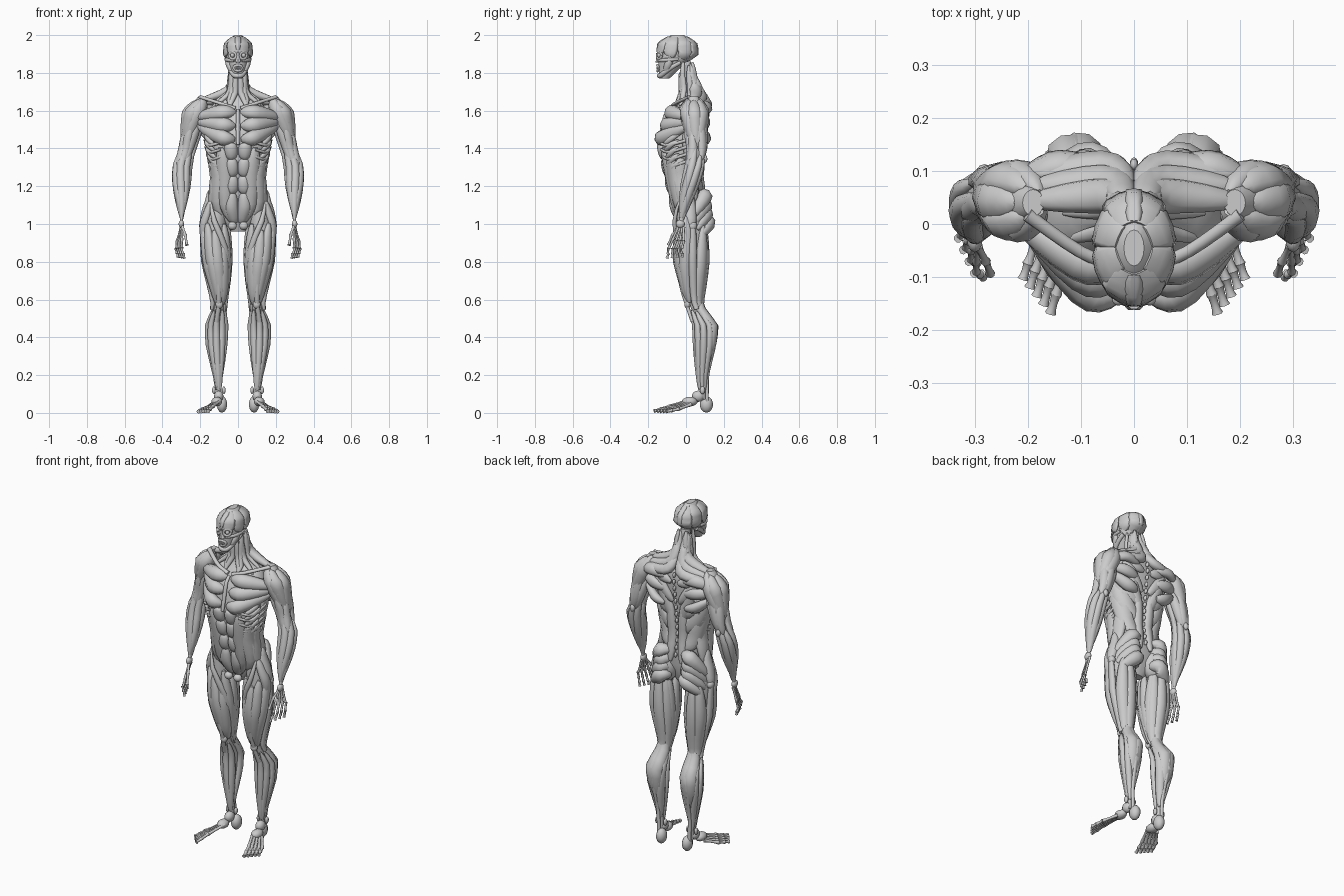
import bpy, bmesh, math
from mathutils import Vector

if "Cube" in bpy.data.objects:
    bpy.data.objects.remove(bpy.data.objects["Cube"])

# Body envelopes: rows of (z, [centre x], centre y, half width, half depth)
ENV = {
    'torso': [(.96, .02, .06, .05), (1.08, .02, .165, .1), (1.25, -.012, .145, .102), (1.42, -.024, .18, .13),
              (1.58, .004, .195, .122), (1.64, .03, .15, .092), (1.7, .022, .06, .058), (1.86, 0, .047, .05)],
    'leg': [(.07, .1, .088, .025, .03), (.2, .104, .086, .029, .034), (.37, .112, .1, .058, .061),
            (.46, .112, .102, .065, .068), (.57, .099, .046, .046, .05), (.64, .1, .038, .055, .064),
            (.8, .113, .028, .08, .092), (1, .12, .025, .086, .098), (1.13, .1, .02, .07, .09)],
    'arm': [(1, .3, -.028, .016, .026), (1.05, .298, -.02, .019, .025), (1.2, .3, .02, .046, .047),
            (1.3, .298, .045, .054, .052), (1.4, .268, .058, .048, .052), (1.6, .222, .043, .068, .075),
            (1.675, .19, .04, .04, .045)],
    'head': [(1.77, -.115, .032, .038), (1.84, -.08, .063, .077), (1.9, -.046, .08, .11),
             (1.96, -.045, .072, .1), (2, -.045, .03, .045)]}


def section(reg, z):
    rows = ENV[reg]
    z = max(rows[0][0], min(z, rows[-1][0]))
    for a, b in zip(rows, rows[1:]):
        if z <= b[0]:
            va, vb = (Vector((0, *r[1:])[-4:]) for r in (a, b))
            return va.lerp(vb, (z - a[0]) / (b[0] - a[0]))


def surf(reg, deg, z, inset=0):
    # Point on an envelope: 0 deg is front, 90 outer side, 180 back
    cx, cy, rx, ry = section(reg, z)
    k = .8 if reg == 'torso' else 1
    s, c = math.sin(math.radians(deg)), math.cos(math.radians(deg))
    rx, ry = max(rx / 2, rx - inset), max(ry / 2, ry - inset)
    return Vector((cx + rx * math.copysign(abs(s) ** k, s), cy - ry * math.copysign(abs(c) ** k, c), z))


def place(reg, q):
    if not isinstance(reg, str):                       # normals radiate from a point
        return q, (q - Vector(reg)).normalized()
    a, z = q
    da = surf(reg, a + 4, z) - surf(reg, a - 4, z)
    dz = surf(reg, a, z + .01) - surf(reg, a, z - .01)
    return surf(reg, a, z), da.cross(dz).normalized()


def spline(pts, s):
    u = s * (len(pts) - 1)
    i = min(int(u), len(pts) - 2)
    f = u - i
    a, b, c, d = (Vector(pts[max(0, min(k, len(pts) - 1))]) for k in range(i - 1, i + 3))
    return b + (c - a) * (f / 2) + (a * 2 - b * 5 + c * 4 - d) * (f * f / 2) + (b * 3 - a - c * 3 + d) * (f ** 3 / 2)


def finish(name, bm, mirror):
    bmesh.ops.recalc_face_normals(bm, faces=bm.faces)
    for f in bm.faces:
        f.smooth = len(f.verts) < 5
    me = bpy.data.meshes.new(name)
    bm.to_mesh(me)
    bm.free()
    ob = bpy.data.objects.new(name, me)
    bpy.context.collection.objects.link(ob)
    if mirror:
        ob.modifiers.new('Mirror', 'MIRROR').use_mirror_merge = False


def loft(name, rings, mirror=True):
    bm = bmesh.new()
    vs = [[bm.verts.new(p) for p in r] for r in rings]
    n = len(vs[0])
    for a, b in zip(vs, vs[1:]):
        for j in range(n):
            bm.faces.new((a[j], a[(j + 1) % n], b[(j + 1) % n], b[j]))
    bm.faces.new(vs[0])
    bm.faces.new(vs[-1])
    finish(name, bm, mirror)


def strip(reg, name, w, *pts, flat=.75, rings=10, end=.3, mirror=True):
    # Spindle of half width w lying just under the surface
    pn = [place(reg, spline(pts, i / (rings - 1))) for i in range(rings)]
    out, t = [], w * flat
    for i, (p, n) in enumerate(pn):
        tan = (pn[min(i + 1, rings - 1)][0] - pn[max(i - 1, 0)][0]).normalized()
        n = (n - tan * n.dot(tan)).normalized()
        b = tan.cross(n)
        k = end + (1 - end) * max(0, math.sin(math.pi * i / (rings - 1))) ** .8
        ring = [j * math.tau / 8 for j in range(8)]
        out.append([p - n * t * .8 + k * (b * w * math.cos(a) + n * t * math.sin(a)) for a in ring])
    loft(name, out, mirror)


def fan(reg, name, n, w, first, last, **k):
    # Neighbouring strips blended from the first path to the last
    for i in range(n):
        pts = [Vector(a).lerp(Vector(b), i / (n - 1)) for a, b in zip(first, last)]
        strip(reg, f'{name}_{i + 1}', w, *pts, **k)


def ring(name, w, a, z, da, dz, **k):
    arc = [i * math.pi / 4 for i in range(9)]
    strip('head', name, w, *[(a + da * math.cos(t), z + dz * math.sin(t)) for t in arc], rings=17, end=1, **k)


def blob(name, loc, rx, ry, rz, mirror=True):
    bm = bmesh.new()
    bmesh.ops.create_uvsphere(bm, u_segments=10, v_segments=7, radius=1)
    for v in bm.verts:
        v.co = Vector(loc) + Vector((v.co.x * rx, v.co.y * ry, v.co.z * rz))
    finish(name, bm, mirror)


def bones(name, r, *pts):
    for i, (a, b) in enumerate(zip(pts, pts[1:])):
        strip((0, 0, -5), f'{name}_{i + 1}', r, a, b, rings=5, end=1.45, flat=1)


# Inner mass of each region
for reg, inset in (('torso', .024), ('leg', .025), ('arm', .02), ('head', .011)):
    zs = [r[0] for r in ENV[reg]]
    loft(reg + '_core', [[surf(reg, j * 22.5, z, inset) for j in range(16)] for z in zs], reg in ('leg', 'arm'))

# Thigh
fan('leg', 'front_thigh', 4, .035, ((-35, .93), (-45, .57)), ((82, 1.04), (38, .58)))
fan('leg', 'inner_thigh', 3, .032, ((-45, 1), (-90, .6)), ((-125, .99), (-105, .56)))
fan('leg', 'hamstring', 3, .038, ((150, .99), (122, .53)), ((225, .99), (242, .53)))
strip('leg', 'thigh_crossing_strap', .018, (45, 1.12), (-50, .84), (-95, .54))
strip('leg', 'hip_strap', .03, (55, 1.13), (85, .88))
strip('leg', 'outer_thigh_band', .022, (98, 1), (92, .55), end=.6)
# Lower leg
fan('leg', 'calf', 2, .04, ((152, .62), (165, .26)), ((212, .62), (190, .24)))
fan('leg', 'shin', 5, .021, ((-35, .54), (-40, .12)), ((118, .54), (130, .12)), flat=.95)
strip('leg', 'inner_deep_calf', .028, (252, .54), (215, .15))
strip('leg', 'heel_tendon', .011, (180, .34), (180, .06), end=1.1)
strip('leg', 'knee_tendon', .013, (0, .68), (5, .48), end=1)
blob('kneecap', (.099, .008, .575), .021, .017, .024)
for side, deg in (('outer', 90), ('inner', -90)):
    blob(side + '_ankle', surf('leg', deg, .12), .01, .014, .02)
# Buttock and hip
blob('buttock_mass', (.088, .06, 1.05), .075, .06, .1)
fan((.08, .02, 1.06), 'buttock', 4, .042, ((.035, .1, 1.18), (.115, .12, 1.16), (.195, .045, 1.04)),
    ((.022, .105, .99), (.08, .145, .99), (.165, .1, .92)), flat=.85)
strip('leg', 'front_hip', .036, (85, 1.18), (92, .97))
blob('hip_knob', (.187, .035, .99), .02, .024, .025)
blob('pubic_bone', (.03, -.045, .99), .025, .022, .022)

# Foot
blob('heel', (.085, .108, .045), .029, .035, .044)
blob('ankle_block', (.102, .065, .088), .026, .034, .03)
blob('midfoot', (.112, .02, .06), .03, .042, .025)
for i in range(5):
    base, head, tip = (Vector(a).lerp(Vector(b), i / 4) for a, b in (
        ((.095, .005, .07), (.14, .025, .05)), ((.134, -.09, .04), (.188, -.04, .026)),
        ((.158, -.17, .015), (.21, -.105, .013))))
    bones(f'toe_{i + 1}', .0075, base, head, head.lerp(tip, .55), tip)

# Upper arm and forearm
fan('arm', 'shoulder_cap', 5, .04, ((-55, 1.665), (-15, 1.58), (60, 1.41)), ((235, 1.665), (195, 1.58), (112, 1.41)))
fan('arm', 'biceps', 3, .027, ((-45, 1.56), (-10, 1.32)), ((70, 1.5), (35, 1.3)), flat=.9)
fan('arm', 'triceps', 3, .029, ((120, 1.55), (160, 1.33)), ((245, 1.55), (205, 1.33)))
strip('arm', 'inner_arm', .02, (-80, 1.55), (-80, 1.33))
fan('arm', 'forearm', 7, .024, ((75, 1.44), (40, 1.04)), ((-230, 1.37), (-270, 1.02)), flat=.9)
blob('elbow_point', (.282, .1, 1.345), .015, .013, .022)
# Hand
blob('wrist', (.3, -.03, 1), .015, .024, .022)
for i in range(4):
    base, head, tip = (Vector(a).lerp(Vector(b), i / 3) for a, b in (
        ((.296, -.045, .985), (.306, -.012, .985)), ((.298, -.075, .918), (.326, -.015, .912)),
        ((.283, -.105, .82), (.316, -.025, .825))))
    bones(f'finger_{i + 1}', .0058, base, head, head.lerp(tip, .45) + Vector((.006, -.006, 0)), head.lerp(tip, .75), tip)
bones('thumb', .0065, (.293, -.045, .99), (.278, -.075, .945), (.27, -.098, .89))

# Chest and belly
fan((.08, .08, 1.5), 'chest', 3, .042, ((.01, -.1, 1.605), (.1, -.1, 1.605), (.235, -.015, 1.58)),
    ((.012, -.152, 1.44), (.1, -.152, 1.455), (.23, -.01, 1.52)), flat=.85)
strip('torso', 'breastbone', .012, (0, 1.61), (0, 1.42), end=.8, mirror=False)
for i in range(4):
    z = 1.43 - .09 * i
    strip('torso', f'belly_block_{i + 1}', .036, (9, z), (9, z - .09 - .07 * (i > 2)), end=.55)
fan('torso', 'flank', 4, .042, ((28, 1.4), (27, 1.25), (18, 1.01)), ((118, 1.32), (108, 1.22), (95, 1.1)), flat=.5)
fan('torso', 'side_finger_muscle', 5, .015, ((42, 1.42), (85, 1.48)), ((42, 1.27), (85, 1.33)))
fan('torso', 'rib', 5, .009, ((28, 1.43), (70, 1.42), (150, 1.5)), ((28, 1.28), (70, 1.27), (150, 1.35)), end=.8)

# Back
strip('torso', 'spine_column_muscle', .032, (171, 1.1), (170, 1.45))
fan('torso', 'back_wing', 3, .05, ((165, 1.18), (130, 1.29), (93, 1.49)), ((172, 1.38), (140, 1.44), (100, 1.55)), flat=.45)
fan('torso', 'trapezius', 3, .036, ((176, 1.33), (140, 1.6)), ((176, 1.57), (122, 1.64)), flat=.6)
fan((.1, 0, 1.55), 'shoulder_blade_muscle', 3, .035, ((.05, .125, 1.61), (.15, .128, 1.63), (.24, .09, 1.6)),
    ((.07, .12, 1.42), (.14, .115, 1.44), (.225, .08, 1.5)))
fan((.06, 0, 1.5), 'upper_trapezius', 3, .036, ((.022, .045, 1.85), (.055, .06, 1.73), (.2, .05, 1.675)),
    ((.015, .085, 1.73), (.055, .12, 1.66), (.19, .11, 1.645)))
for i in range(13):
    blob(f'vertebra_{i + 1}', surf('torso', 180, 1.14 + .04 * i, .012), .008, .012, .015, False)

# Collar and neck
strip((.1, .02, 1.3), 'collar_bone', .012, (.012, -.075, 1.62), (.09, -.06, 1.645), (.2, .015, 1.68), end=1.1)
strip('torso', 'neck_strap', .017, (75, 1.86), (8, 1.62))
fan('torso', 'neck', 4, .018, ((12, 1.8), (12, 1.62)), ((145, 1.86), (125, 1.66)))

# Skull cap and face
fan('head', 'skull_plate', 4, .042, ((22, 1.9), (22, 1.995)), ((160, 1.86), (160, 1.995)), flat=.28, end=.55)
ring('eye_ring', .008, 24, 1.893, 16, .02)
blob('eyeball', surf('head', 24, 1.893, .005), .012, .012, .012)
strip('head', 'brow', .01, (6, 1.917), (60, 1.92), end=.7)
bones('nose', .008, (.005, -.152, 1.905), (.012, -.154, 1.857))
strip('head', 'cheek_bone', .01, (20, 1.865), (105, 1.87), end=.8)
strip('head', 'jaw_muscle', .02, (75, 1.875), (80, 1.8), end=.6)
strip('head', 'jaw_bone', .013, (0, 1.784), (60, 1.79), (125, 1.85), end=.9)
ring('lip_ring', .008, 0, 1.825, 26, .015, mirror=False)
for i in range(3):
    blob(f'tooth_{i + 1}', surf('head', 5 + 9 * i, 1.825, .004), .005, .005, .009)
